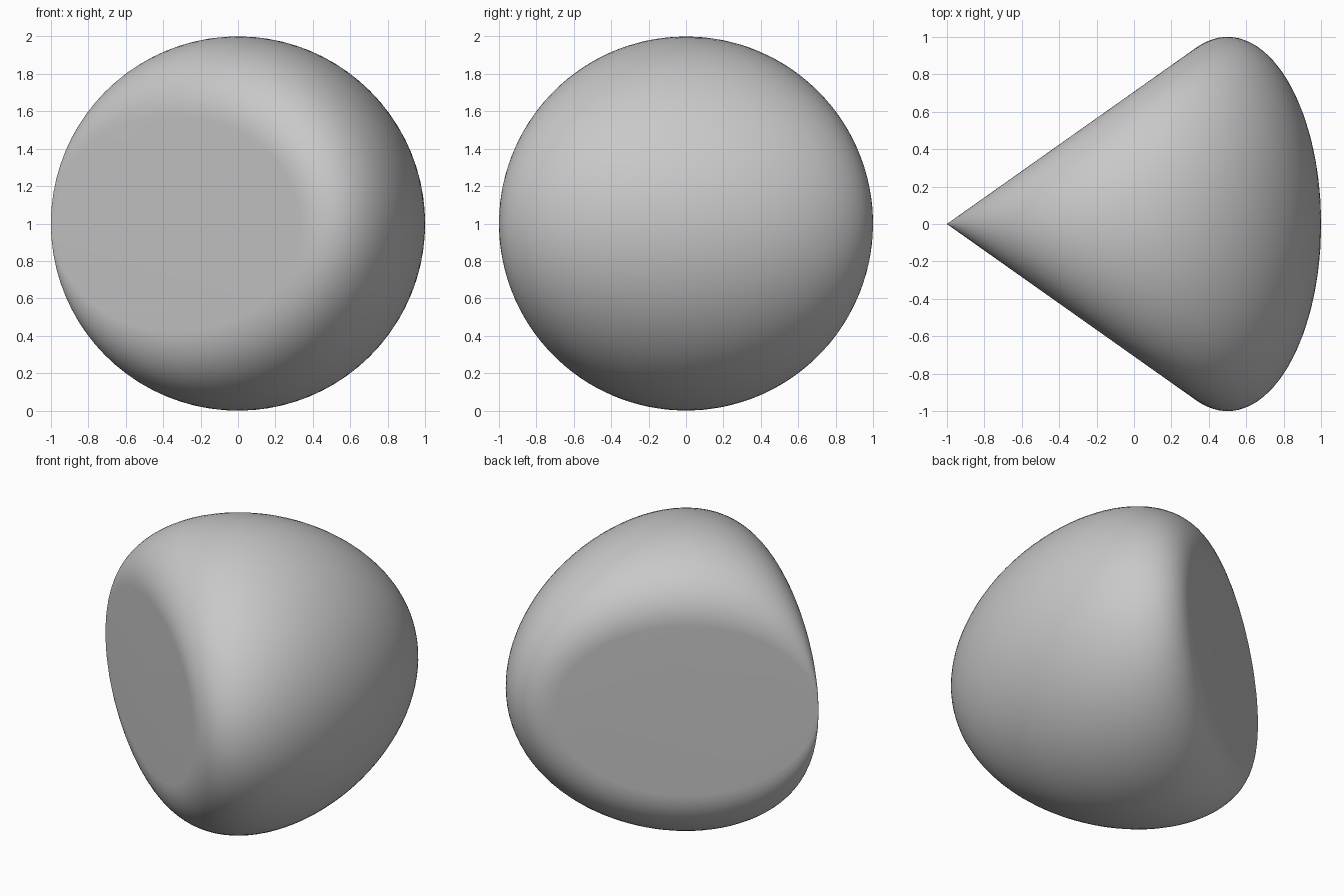
import bpy
import bmesh
import math
from mathutils import Vector

# Remove the default cube
cube = bpy.data.objects.get("Cube")
if cube:
    bpy.data.objects.remove(cube, do_unlink=True)


def body_point(p, q, r):
    """Quadratic map from a unit vector to a point on the rounded body."""
    return Vector((q * q - p * p, 2 * q * r, 2 * p * q + 1))


# Sample directions evenly over half a unit sphere
sampler = bmesh.new()
bmesh.ops.create_icosphere(sampler, subdivisions=6, radius=1)
points = [body_point(*v.co.normalized()) for v in sampler.verts if v.co.y > 0.001]
sampler.free()

# Exact rims of the two flat elliptical faces, which meet at the tip
RIM = 160
for side in (-1, 1):
    for i in range(RIM):
        t = math.pi * i / RIM
        s = math.sin(t) / math.sqrt(3)
        points.append(body_point(math.cos(t), s, side * math.sqrt(2) * s))

# Wrap the points in a convex skin and merge the flat faces
bm = bmesh.new()
for co in points:
    bm.verts.new(co)
bmesh.ops.remove_doubles(bm, verts=bm.verts[:], dist=0.0005)
bmesh.ops.convex_hull(bm, input=bm.verts[:])
bmesh.ops.delete(bm, geom=[v for v in bm.verts if not v.link_faces], context='VERTS')
bmesh.ops.dissolve_limit(bm, angle_limit=math.radians(0.05),
                         verts=bm.verts[:], edges=bm.edges[:])
bmesh.ops.recalc_face_normals(bm, faces=bm.faces[:])

mesh = bpy.data.meshes.new("rounded_body")
bm.to_mesh(mesh)
bm.free()
body = bpy.data.objects.new("rounded_body", mesh)
bpy.context.collection.objects.link(body)

# Plain grey surface
grey = bpy.data.materials.new("plain_grey")
grey.use_nodes = True
colour = (0.58, 0.58, 0.58, 1)
grey.diffuse_color = colour
grey.node_tree.nodes["Principled BSDF"].inputs["Base Color"].default_value = colour
mesh.materials.append(grey)

# Smooth shading, sharp only at the tip
bpy.ops.object.select_all(action='DESELECT')
body.select_set(True)
bpy.context.view_layer.objects.active = body
bpy.ops.object.shade_smooth_by_angle(angle=math.radians(30))
